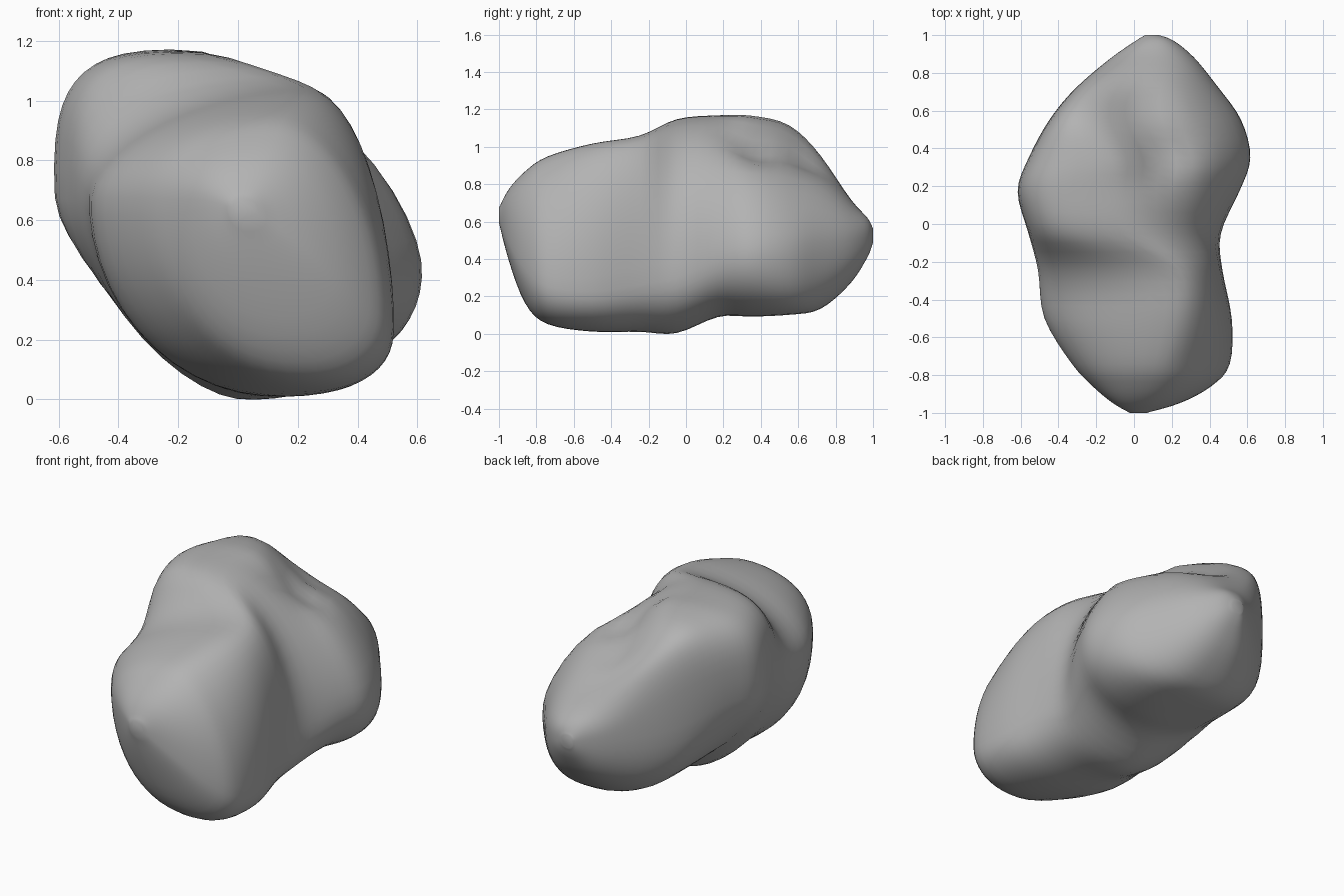
import bpy
import bmesh
import math
from mathutils import Vector

default_cube = bpy.data.objects.get("Cube")
if default_cube:
    bpy.data.objects.remove(default_cube, do_unlink=True)

SEGMENTS = 48   # points around each cross-section
STEPS = 4       # rings between neighbouring stations

# Stations along the body: y, then (x, z) of the left, right, top and bottom extremes
STATIONS = [
    (-1.0, -.02, .64, .06, .63, .02, .67, .03, .6),
    (-.95, -.11, .66, .24, .5, .05, .77, .08, .4),
    (-.86, -.22, .66, .41, .36, .1, .87, .16, .16),
    (-.74, -.33, .66, .51, .27, .14, .95, .22, .05),
    (-.5, -.48, .66, .52, .24, .2, 1.02, .15, .01),
    (-.25, -.51, .67, .47, .28, .18, 1.06, .08, .01),
    (-.05, -.56, .68, .46, .32, -.1, 1.15, 0, 0),
    (.17, -.62, .68, .56, .42, -.15, 1.17, .05, .09),
    (.35, -.56, .72, .62, .44, -.13, 1.17, .15, .09),
    (.55, -.45, .68, .57, .45, -.24, 1.12, .2, .1),
    (.72, -.31, .62, .45, .47, -.19, .96, .15, .13),
    (.88, -.12, .56, .32, .49, .02, .72, .12, .27),
    (.97, .01, .53, .21, .51, .1, .62, .11, .41),
    (1.0, .06, .53, .13, .52, .09, .56, .09, .49),
]

# Quadrant roundness along y: top right, top left, bottom left, bottom right
ROUNDNESS = [
    (-1, .9, .9, .9, .9),
    (-.74, 1.1, 1, 1, .85),
    (-.4, .9, 1.12, 1, .82),
    (-.2, .85, .85, 1.15, .85),
    (-.05, 1, .58, 1.3, .85),
    (.17, 1.2, .58, 1.35, .85),
    (.35, 1.28, .58, 1.05, .88),
    (.6, 1.25, .58, .75, .75),
    (1, .85, .85, .85, .85),
]

# Surface details on the crown: x, y, radius, height
DETAILS = [
    (0, .33, .08, .03),       # knob
    (.13, .37, .15, -.14),    # hollow beside the knob
    (.02, .61, .14, -.1),     # hollow running towards the back
]


def spline(a, b, c, d, t):
    """Smooth curve from b to c."""
    return b + t / 2 * (c - a + t * (2 * a - 5 * b + 4 * c - d + t * (3 * (b - c) + d - a)))


def interpolated_stations():
    last = len(STATIONS) - 1
    for i in range(last):
        near = [STATIONS[min(max(i + k, 0), last)] for k in (-1, 0, 1, 2)]
        for step in range(STEPS):
            yield [spline(*column, step / STEPS) for column in zip(*near)]
    yield STATIONS[last]


def roundness_at(y):
    for low, high in zip(ROUNDNESS, ROUNDNESS[1:]):
        if y <= high[0]:
            break
    t = min(max((y - low[0]) / (high[0] - low[0]), 0), 1)
    return [a + (b - a) * t for a, b in zip(low[1:], high[1:])]


def section_point(station, powers, angle):
    """Point on a lopsided rounded section, one curve per quadrant."""
    y, left_x, left_z, right_x, right_z, top_x, top_z, low_x, low_z = station
    c, s = math.cos(angle), math.sin(angle)
    side_x, side_z = (right_x, right_z) if c > 0 else (left_x, left_z)
    pole_x, pole_z = (top_x, top_z) if s > 0 else (low_x, low_z)
    power = powers[int(angle // (math.pi / 2))]
    x = pole_x + (side_x - pole_x) * abs(c) ** power
    z = side_z + (pole_z - side_z) * abs(s) ** power
    return Vector((x, y, z))


def crown_offset(point):
    """Height added to the upper surface by the knob and hollows."""
    weight = min(max((point.z - 0.6) / 0.2, 0), 1)
    return weight * sum(
        height * math.exp(-((point.x - x) ** 2 + (point.y - y) ** 2) / radius ** 2)
        for x, y, radius, height in DETAILS)


# Rock body: rings joined along the length and closed at both ends
bm = bmesh.new()
rings = []
for station in interpolated_stations():
    powers = roundness_at(station[0])
    ring = []
    for k in range(SEGMENTS):
        point = section_point(station, powers, math.tau * (k + 0.5) / SEGMENTS)
        point.z += crown_offset(point)
        ring.append(bm.verts.new(point))
    rings.append(ring)

for ring, following in zip(rings, rings[1:]):
    for k in range(SEGMENTS):
        n = (k + 1) % SEGMENTS
        bm.faces.new((ring[k], ring[n], following[n], following[k]))
for ring in (rings[0], rings[-1]):
    bm.faces.new(ring)
bmesh.ops.recalc_face_normals(bm, faces=bm.faces)

# Soften the joins between quadrants
for _ in range(2):
    bmesh.ops.smooth_vert(bm, verts=bm.verts, factor=0.4,
                          use_axis_x=True, use_axis_y=False, use_axis_z=True)

mesh = bpy.data.meshes.new("rock_body")
bm.to_mesh(mesh)
bm.free()
rock = bpy.data.objects.new("rock_body", mesh)
bpy.context.collection.objects.link(rock)
for face in mesh.polygons:
    face.use_smooth = True

# Plain grey stone
stone = bpy.data.materials.new("grey_stone")
stone.use_nodes = True
grey = (0.45, 0.45, 0.45, 1.0)
stone.diffuse_color = grey
for node in stone.node_tree.nodes:
    if node.type == 'BSDF_PRINCIPLED':
        node.inputs["Base Color"].default_value = grey
        node.inputs["Roughness"].default_value = 0.9
mesh.materials.append(stone)
